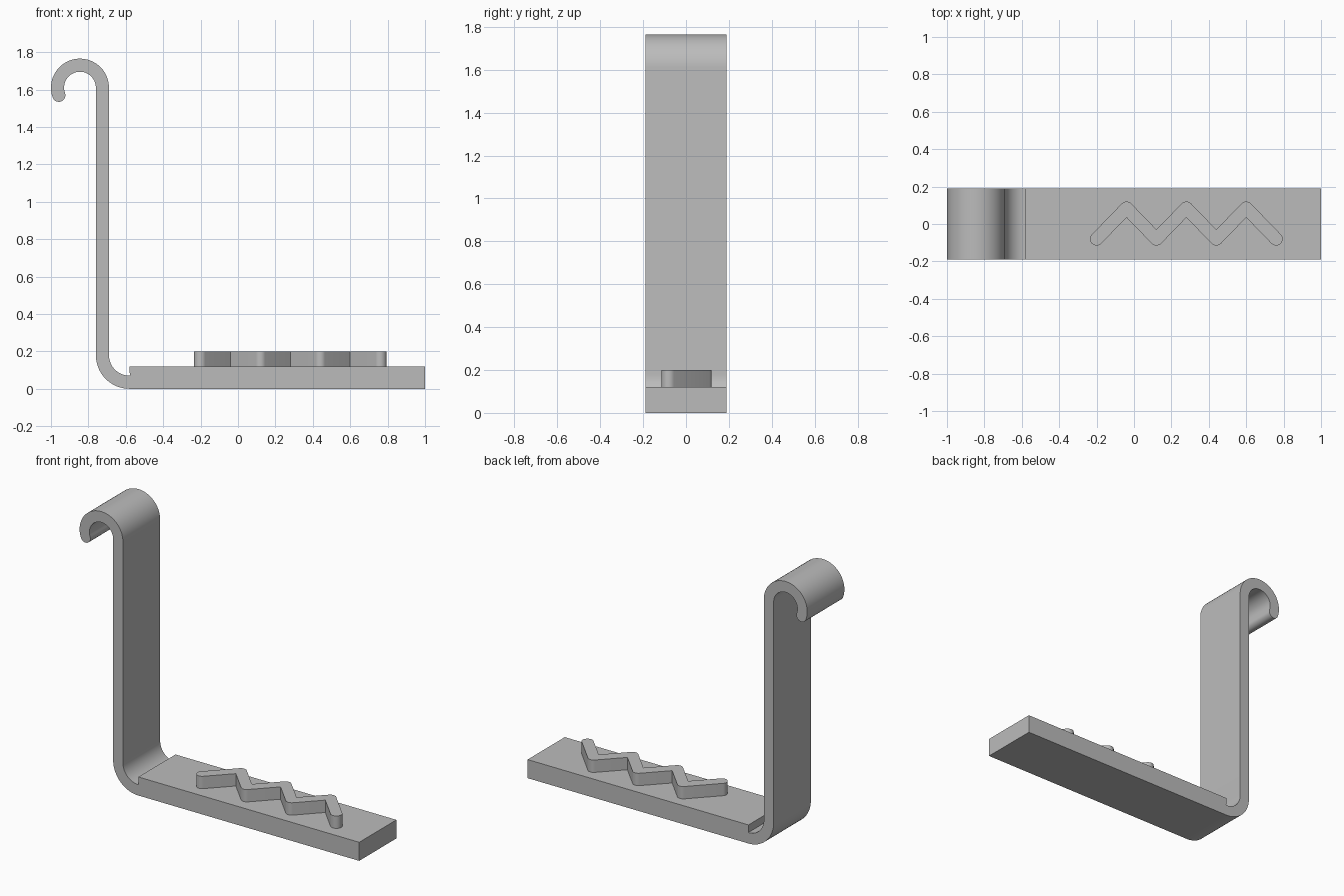
import bpy, bmesh
from math import sin, cos, atan2, radians, ceil, pi
from mathutils import Vector

if "Cube" in bpy.data.objects:
    bpy.data.objects.remove(bpy.data.objects["Cube"], do_unlink=True)

grey = bpy.data.materials.new("plain_grey")
grey.use_nodes = True
GREY = (0.5, 0.5, 0.5, 1)
grey.diffuse_color = GREY
grey.node_tree.nodes["Principled BSDF"].inputs["Base Color"].default_value = GREY


def arc(c, r, start, end, steps):
    """Points on an arc, angles in degrees."""
    angles = [radians(start + (end - start) * i / steps) for i in range(steps + 1)]
    return [Vector((c[0] + r * cos(a), c[1] + r * sin(a))) for a in angles]


def sweep(c, r, n, turn):
    """Arc around c from direction n, turning clockwise by turn radians."""
    start = atan2(n.y, n.x) * 180 / pi
    return arc(c, r, start, start - turn * 180 / pi, max(1, ceil(turn / radians(12))))


def side(path, r):
    """Left-hand offset of a path: outer corners rounded, inner ones mitred."""
    dirs = [(b - a).normalized() for a, b in zip(path, path[1:])]
    norms = [Vector((-d.y, d.x)) for d in dirs]
    pts = [path[0] + norms[0] * r]
    for p, n, m in zip(path[1:-1], norms, norms[1:]):
        turn = atan2(n.cross(m), n.dot(m))
        if turn < -radians(15):
            pts += sweep(p, r, n, -turn)
        else:
            pts.append(p + (n + m) * (r / (1 + n.dot(m))))
    return pts + [path[-1] + norms[-1] * r]


def cap(path, r):
    """Round end at the last point of a path."""
    d = (path[-1] - path[-2]).normalized()
    return sweep(path[-1], r, Vector((-d.y, d.x)), pi)[1:-1]


def prism(name, outline, place, depth):
    """Extrude a closed outline, with place() mapping it into space."""
    bm = bmesh.new()
    face = bm.faces.new([bm.verts.new(place(p)) for p in outline])
    new = bmesh.ops.extrude_face_region(bm, geom=[face])["geom"]
    bmesh.ops.translate(bm, vec=depth, verts=[v for v in new if isinstance(v, bmesh.types.BMVert)])
    bmesh.ops.recalc_face_normals(bm, faces=bm.faces)
    mesh = bpy.data.meshes.new(name)
    bm.to_mesh(mesh)
    bm.free()
    mesh.materials.append(grey)
    obj = bpy.data.objects.new(name, mesh)
    bpy.context.collection.objects.link(obj)
    bpy.ops.object.select_all(action="DESELECT")
    obj.select_set(True)
    bpy.context.view_layer.objects.active = obj
    bpy.ops.object.shade_smooth_by_angle(angle=radians(30))
    return obj


# Bent strip: hook, upright and lower bend, running into the thick base plate
HALF = 0.035
WIDTH = 0.38
strip = arc((-0.845, 1.61), 0.12, 200, 0, 32) + arc((-0.58, 0.18), 0.145, 180, 270, 16)
back = strip[::-1]
plate = [Vector(p) for p in ((-0.58, 0.12), (1, 0.12), (1, 0))]
body = side(strip, HALF) + plate + side(back, HALF) + cap(back, HALF)
prism("hooked_bracket", body, lambda p: (p.x, -WIDTH / 2, p.y), (0, WIDTH, 0))

# Raised zigzag ridge on the plate
zigzag = [Vector((-0.2 + 0.16 * i, 0.085 if i % 2 else -0.08)) for i in range(7)]
back = zigzag[::-1]
ridge = side(zigzag, HALF) + cap(zigzag, HALF) + side(back, HALF) + cap(back, HALF)
prism("zigzag_ridge", ridge, lambda p: (p.x, p.y, 0.115), (0, 0, 0.085))
